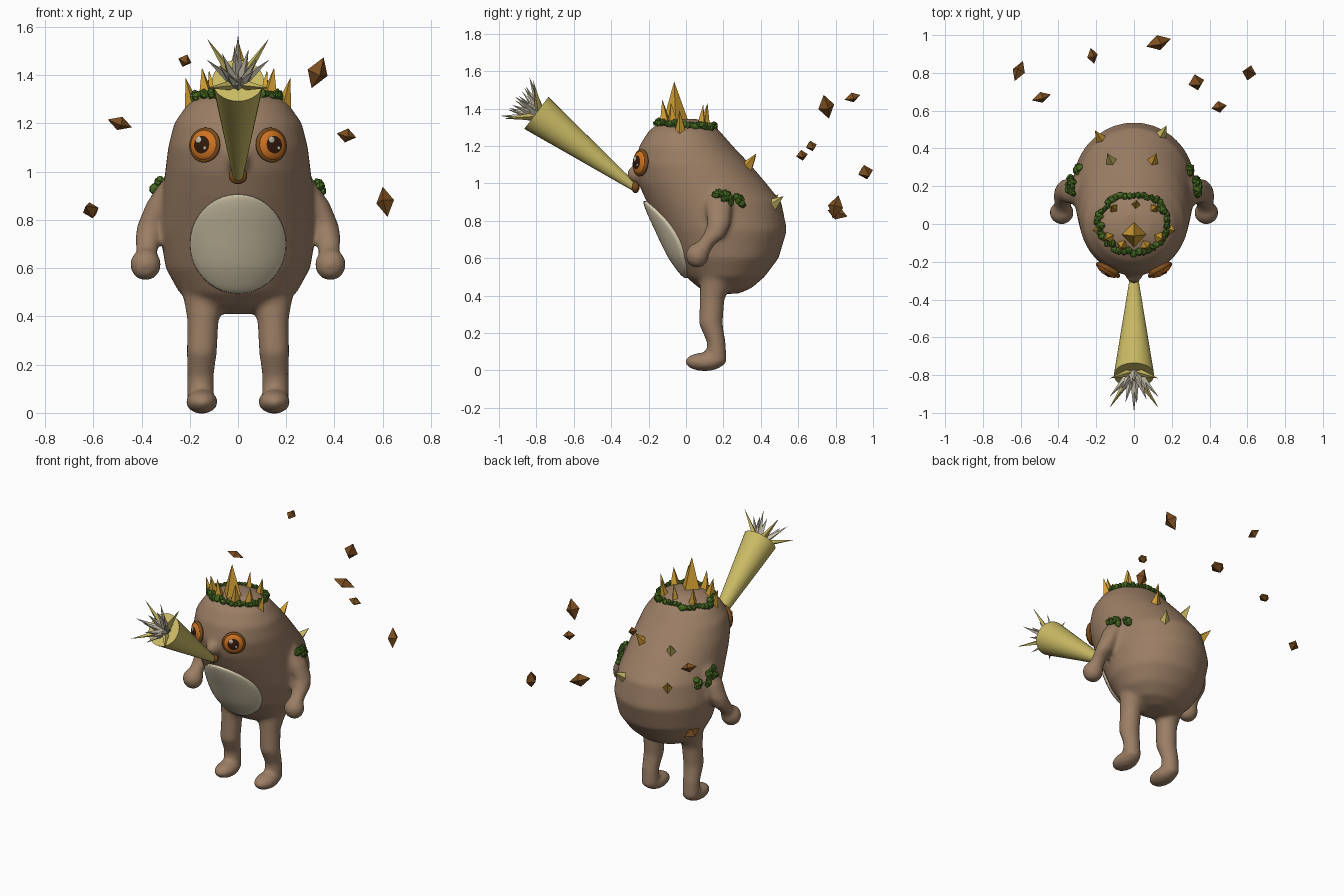
import bpy, bmesh, math, random
from mathutils import Vector, Matrix, Euler
from mathutils.bvhtree import BVHTree

random.seed(4)
if "Cube" in bpy.data.objects:
    bpy.data.objects.remove(bpy.data.objects["Cube"])


def material(name, *rgb):
    m = bpy.data.materials.new(name)
    m.use_nodes = True
    m.diffuse_color = (*rgb, 1)
    m.node_tree.nodes["Principled BSDF"].inputs["Base Color"].default_value = (*rgb, 1)
    return m


SKIN = material("brown skin", .33, .21, .13)
BELLY = material("cream belly", .66, .58, .41)
STRAW = material("straw yellow", .6, .5, .13)
PALE = material("pale grey", .6, .55, .43)
GOLD = material("gold", .65, .35, .035)
LEAF = material("leaf green", .06, .14, .015)
BARK = material("bark brown", .2, .075, .014)
IRIS = material("iris orange", .62, .17, .015)
DARK = material("dark brown", .035, .01, .004)


def finish(bm, name, *mats, smooth=False):
    bmesh.ops.recalc_face_normals(bm, faces=bm.faces)
    mesh = bpy.data.meshes.new(name)
    bm.to_mesh(mesh)
    bm.free()
    for m in mats:
        mesh.materials.append(m)
    for p in mesh.polygons:
        p.use_smooth = smooth
    obj = bpy.data.objects.new(name, mesh)
    bpy.context.collection.objects.link(obj)
    return obj


def loft(bm, rings, side=1, count=32):
    """Skin a stack of level ellipses given as x, y, z, x radius, y radius."""
    loops = []
    for x, y, z, rx, ry in rings:
        angles = [math.tau * i / count for i in range(count)]
        loops.append([bm.verts.new((side * (x + rx * math.cos(a)), y + ry * math.sin(a), z))
                      for a in angles])
    for low, high in zip(loops, loops[1:]):
        for i in range(count):
            j = (i + 1) % count
            bm.faces.new((low[i], low[j], high[j], high[i]))
    bm.faces.new(loops[0])
    bm.faces.new(loops[-1])


def ellipsoid(bm, centre, radii, frame=Matrix()):
    mat = Matrix.Translation(centre) @ frame @ Matrix.Diagonal((*radii, 1))
    return bmesh.ops.create_uvsphere(bm, u_segments=24, v_segments=16, radius=1, matrix=mat)


def facing(direction):
    return Vector(direction).to_track_quat('Z', 'Y').to_matrix().to_4x4()


def spike(bm, base, tip, r, sides=4, r_tip=0):
    base, tip = Vector(base), Vector(tip)
    bmesh.ops.create_cone(bm, cap_ends=True, segments=sides, radius1=r, radius2=r_tip,
                          depth=(tip - base).length,
                          matrix=Matrix.Translation((base + tip) / 2) @ facing(tip - base))


# Body, limbs and snout bump fused into one smooth skin
bm = bmesh.new()
torso = [  # height, front, back, half width
    (.41, .14, .28, .07), (.44, .07, .35, .17), (.5, 0, .42, .245), (.6, -.06, .495, .3),
    (.75, -.13, .54, .325), (.9, -.21, .51, .315), (1, -.255, .43, .302),
    (1.1, -.275, .345, .29), (1.2, -.25, .25, .265), (1.28, -.2, .18, .21),
    (1.32, -.15, .13, .155), (1.345, -.08, .06, .08)]
loft(bm, [(0, (f + b) / 2, z, w, (b - f) / 2) for z, f, b, w in torso], count=48)
leg = [(.155, .165, .04, .055, .055), (.155, .162, .15, .055, .05), (.15, .132, .25, .063, .064),
       (.145, .14, .38, .065, .066), (.14, .16, .46, .083, .085), (.13, .18, .56, .11, .12)]
arm = [(.38, .07, .62, .045, .05), (.378, .1, .67, .045, .052), (.375, .15, .72, .053, .062),
       (.362, .175, .78, .055, .062), (.325, .175, .87, .055, .07), (.27, .17, .97, .04, .06)]
for side in (1, -1):
    loft(bm, leg, side)
    loft(bm, arm, side)
    ellipsoid(bm, (side * .15, .1, .046), (.067, .107, .05))
    ellipsoid(bm, (side * .383, .06, .615), (.065, .063, .067))
ellipsoid(bm, (0, -.265, 1.05), (.045, .05, .05))
body = finish(bm, "body", SKIN, smooth=True)
remesh = body.modifiers.new("fuse", 'REMESH')
remesh.mode = 'VOXEL'
remesh.voxel_size = .013
remesh.use_smooth_shade = True
relax = body.modifiers.new("relax", 'SMOOTH')
relax.factor = .5
relax.iterations = 10
bpy.context.view_layer.update()
skin = BVHTree.FromObject(body, bpy.context.evaluated_depsgraph_get())


def on_skin(point):
    return skin.find_nearest(Vector(point))[:2]


# Belly patch: a domed disc laid over the front of the body
bm = bmesh.new()
bmesh.ops.create_uvsphere(bm, u_segments=40, v_segments=24, radius=1)
bmesh.ops.delete(bm, geom=[v for v in bm.verts if v.co.z < -.01], context='VERTS')
for v in bm.verts:
    x, z, dome = v.co.x * .2, .7 + v.co.y * .207, v.co.z
    hit = skin.ray_cast(Vector((x, -1, z)), Vector((0, 1, 0)))[0]
    rim = -.004 if dome < .02 else .012
    v.co = (x, hit.y - rim - .026 * dome, z)
finish(bm, "belly", BELLY, smooth=True)

# Eyes: domed iris with pupil, rim and glints
for side, label in ((1, "left"), (-1, "right")):
    place = Matrix.Translation((side * .138, -.243, 1.11)) @ facing((side * .5, -.86, .08))
    bm = bmesh.new()
    ellipsoid(bm, (0, 0, 0), (.066, .066, .03))
    for f in bm.faces:
        c = f.calc_center_median()
        f.material_index = 1 if math.hypot(c.x, c.y) < .036 else 0
    finish(bm, label + "_eye", IRIS, DARK, smooth=True).matrix_world = place
    bpy.ops.mesh.primitive_torus_add(major_radius=.062, minor_radius=.011,
                                     major_segments=32, minor_segments=10)
    rim = bpy.context.object
    rim.name = label + "_eye_rim"
    rim.data.materials.append(BARK)
    bpy.ops.object.shade_smooth()
    rim.matrix_world = place
    bm = bmesh.new()
    ellipsoid(bm, (-.014, .02, .0285), (.014, .014, .004))
    ellipsoid(bm, (.018, -.014, .0285), (.007, .007, .003))
    finish(bm, label + "_eye_glints", PALE, smooth=True).matrix_world = place

# Mouth ring around the root of the horn
bm = bmesh.new()
ellipsoid(bm, (0, -.27, .982), (.038, .022, .034))
finish(bm, "mouth", BARK, smooth=True)

# Long horn flaring outward
root, flare = Vector((0, -.27, .975)), Vector((0, -.8, 1.377))
axis = (flare - root).normalized()
lift = Vector((1, 0, 0)).cross(axis) * -1
bm = bmesh.new()
spike(bm, root, flare, .02, sides=32, r_tip=.107)
horn = finish(bm, "horn", STRAW)
bpy.context.view_layer.objects.active = horn
bpy.ops.object.select_all(action='DESELECT')
horn.select_set(True)
bpy.ops.object.shade_smooth_by_angle(angle=math.radians(35))

# Burst of spikes on the horn's open end
for name, mat, turn, spread, reach, count in (
        ("long_burst", STRAW, .5, .183, .12, 4), ("cross_burst", PALE, 0, .13, .145, 4),
        ("inner_burst", PALE, .25, .08, .13, 8)):
    bm = bmesh.new()
    for i in range(count):
        a = math.tau * (i + turn) / count
        out = Vector((math.cos(a), 0, 0)) + lift * math.sin(a)
        spike(bm, flare - axis * .01 + out * .02, flare + axis * reach + out * spread, .024)
    finish(bm, name, mat)

# Crown of spikes on the head: x, y, height, radius
bm = bmesh.new()
crown = [(0, -.055, .2, .07), (.01, .1, .1, .028)]
for side in (1, -1):
    crown += [(side * x, y, h, r) for x, y, h, r in (
        (.06, -.11, .12, .036), (.13, -.07, .11, .038), (.19, -.03, .1, .03), (.105, .08, .1, .03))]
for x, y, h, r in crown:
    base = skin.ray_cast(Vector((x, y, 2)), Vector((0, 0, -1)))[0]
    spike(bm, base - Vector((0, 0, .02)), base + Vector((x * .15, y * .15, h)), r)
finish(bm, "crown_spikes", GOLD)

# Thorns on the back
for name, mat, spots in (
        ("gold_thorns", GOLD, ((.1, .33, 1.09), (-.19, .47, .9))),
        ("straw_thorns", STRAW, ((-.12, .33, 1.08), (.15, .48, .89)))):
    bm = bmesh.new()
    for spot in spots:
        p, n = on_skin(spot)
        spike(bm, p - n * .015, p + n * .06 + Vector((0, 0, .03)), .036)
    finish(bm, name, mat)


def leaves(name, spots):
    bm = bmesh.new()
    for spot in spots:
        p, n = on_skin(spot)
        size = random.uniform(.018, .027)
        turn = Euler([random.uniform(0, math.tau) for _ in range(3)]).to_matrix().to_4x4()
        bmesh.ops.create_icosphere(bm, subdivisions=1, radius=size,
                                   matrix=Matrix.Translation(p + n * .008) @ turn
                                   @ Matrix.Diagonal((1.1, 1, .75, 1)))
    finish(bm, name, LEAF)


# Leaf wreath and shoulder tufts
wreath = []
for i in range(48):
    a = math.tau * i / 48
    k = random.uniform(.92, 1.12)
    wreath.append((.185 * k * math.cos(a), .01 + .145 * k * math.sin(a), 1.31))
leaves("leaf_wreath", wreath)
for side, label in ((1, "left"), (-1, "right")):
    tuft = []
    for i in range(20):
        t = i / 19
        tuft.append((side * .36, .16 + .17 * t, .965 - .05 * t + random.uniform(-.03, .03)))
    leaves(label + "_shoulder_leaves", tuft)

# Floating bark shards: position, half sizes, tilt
shards = [((-.22, .89, 1.46), (.03, .045, .028), .3), ((.33, .75, 1.41), (.045, .045, .07), .3),
          ((-.49, .67, 1.2), (.055, .03, .03), .3), ((.45, .62, 1.15), (.042, .032, .03), .2),
          ((-.61, .81, .84), (.035, .06, .036), -.3), ((.61, .8, .875), (.038, .042, .065), -.2),
          ((.13, .96, 1.06), (.072, .042, .042), .3)]
for i, (place, size, tilt) in enumerate(shards):
    bm = bmesh.new()
    bmesh.ops.create_cone(bm, segments=4, radius1=1, radius2=0, depth=1,
                          matrix=Matrix.Translation((0, 0, .5)))
    bmesh.ops.create_cone(bm, segments=4, radius1=1, radius2=0, depth=1,
                          matrix=Matrix.Translation((0, 0, -.5)) @ Matrix.Rotation(math.pi, 4, 'X'))
    bmesh.ops.remove_doubles(bm, verts=bm.verts, dist=.001)
    bmesh.ops.transform(bm, verts=bm.verts, matrix=Matrix.Translation(place)
                        @ Euler((tilt, tilt, tilt)).to_matrix().to_4x4()
                        @ Matrix.Diagonal((*size, 1)))
    finish(bm, f"bark_shard_{i + 1}", BARK)
